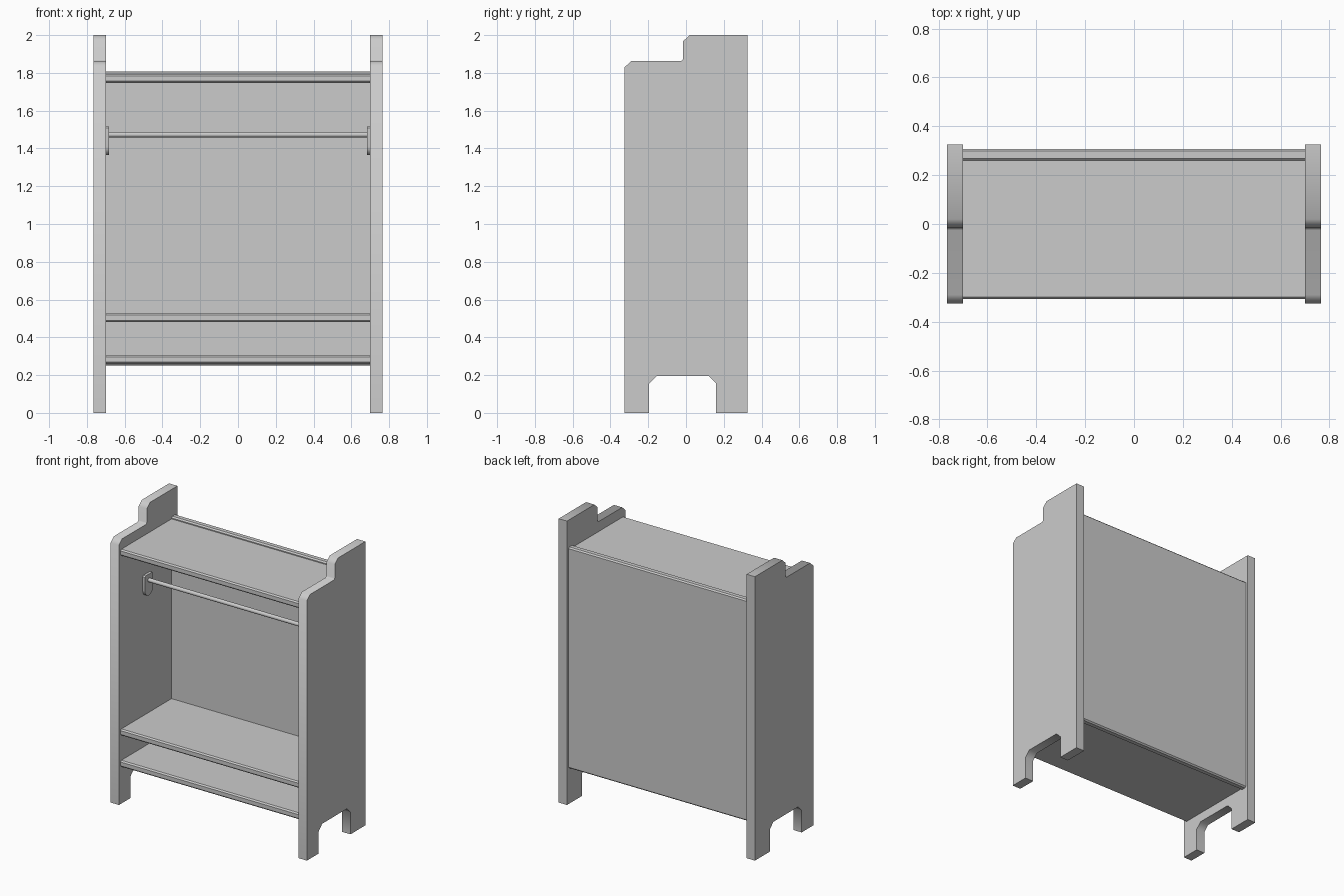
import bpy, bmesh, math

if "Cube" in bpy.data.objects:
    bpy.data.objects.remove(bpy.data.objects["Cube"])


def extrude_profile(name, pts, x0, x1):
    """Solid made from a (y, z) outline swept from x0 to x1."""
    bm = bmesh.new()
    face = bm.faces.new([bm.verts.new((x0, y, z)) for y, z in pts])
    new = bmesh.ops.extrude_face_region(bm, geom=[face])["geom"]
    verts = [v for v in new if isinstance(v, bmesh.types.BMVert)]
    bmesh.ops.translate(bm, verts=verts, vec=(x1 - x0, 0, 0))
    bmesh.ops.recalc_face_normals(bm, faces=bm.faces)
    mesh = bpy.data.meshes.new(name)
    bm.to_mesh(mesh)
    bm.free()
    ob = bpy.data.objects.new(name, mesh)
    bpy.context.collection.objects.link(ob)
    return ob


def smooth(ob, degrees):
    bpy.ops.object.select_all(action='DESELECT')
    ob.select_set(True)
    bpy.context.view_layer.objects.active = ob
    bpy.ops.object.shade_smooth_by_angle(angle=math.radians(degrees))


def board(name, y0, y1, z0, z1, bevel_y):
    """Board between the sides; long edges at the listed y values are eased."""
    b = 0.009
    pts = []
    for y, z, sy, sz in ((y0, z0, 1, 1), (y1, z0, -1, 1),
                         (y1, z1, -1, -1), (y0, z1, 1, -1)):
        if y in bevel_y:
            pair = [(y, z + sz * b), (y + sy * b, z)]
            pts += pair if sy * sz > 0 else pair[::-1]
        else:
            pts.append((y, z))
    return extrude_profile(name, pts, -0.70, 0.70)


# Side panels: stepped top, cut-out between the feet
side = [(-0.325, 0), (-0.195, 0), (-0.195, 0.155), (-0.155, 0.195),
        (0.12, 0.195), (0.16, 0.155), (0.16, 0), (0.325, 0), (0.325, 2),
        (0.02, 2), (-0.015, 1.968), (-0.015, 1.872), (-0.025, 1.862),
        (-0.29, 1.862), (-0.325, 1.83)]
for label, s in (("left", -1), ("right", 1)):
    smooth(extrude_profile(label + "_side_panel", side, s * 0.70, s * 0.765), 50)

# Shelves and back panel
for label, z in (("bottom", 0.26), ("middle", 0.481), ("top", 1.747)):
    board(label + "_shelf", -0.307, 0.265, z, z + 0.045, (-0.307,))
board("back_panel", 0.26, 0.307, 0.25, 1.808, (0.26, 0.307))

# Rod holders: plates with a rounded lower end
cy, r = -0.017, 0.045
plate = [(cy + r * math.cos(a), 1.41 + r * math.sin(a))
         for a in (math.pi + i * math.pi / 8 for i in range(9))]
plate += [(cy + r, 1.507), (cy + r - 0.008, 1.515),
          (cy - r + 0.008, 1.515), (cy - r, 1.507)]
for label, s in (("left", -1), ("right", 1)):
    smooth(extrude_profile(label + "_rod_holder", plate, s * 0.682, s * 0.70), 35)

# Hanging rod
bpy.ops.mesh.primitive_cylinder_add(vertices=16, radius=0.014, depth=1.37,
                                    location=(0, cy, 1.473),
                                    rotation=(0, math.pi / 2, 0))
rod = bpy.context.object
rod.name = "hanging_rod"
smooth(rod, 35)
